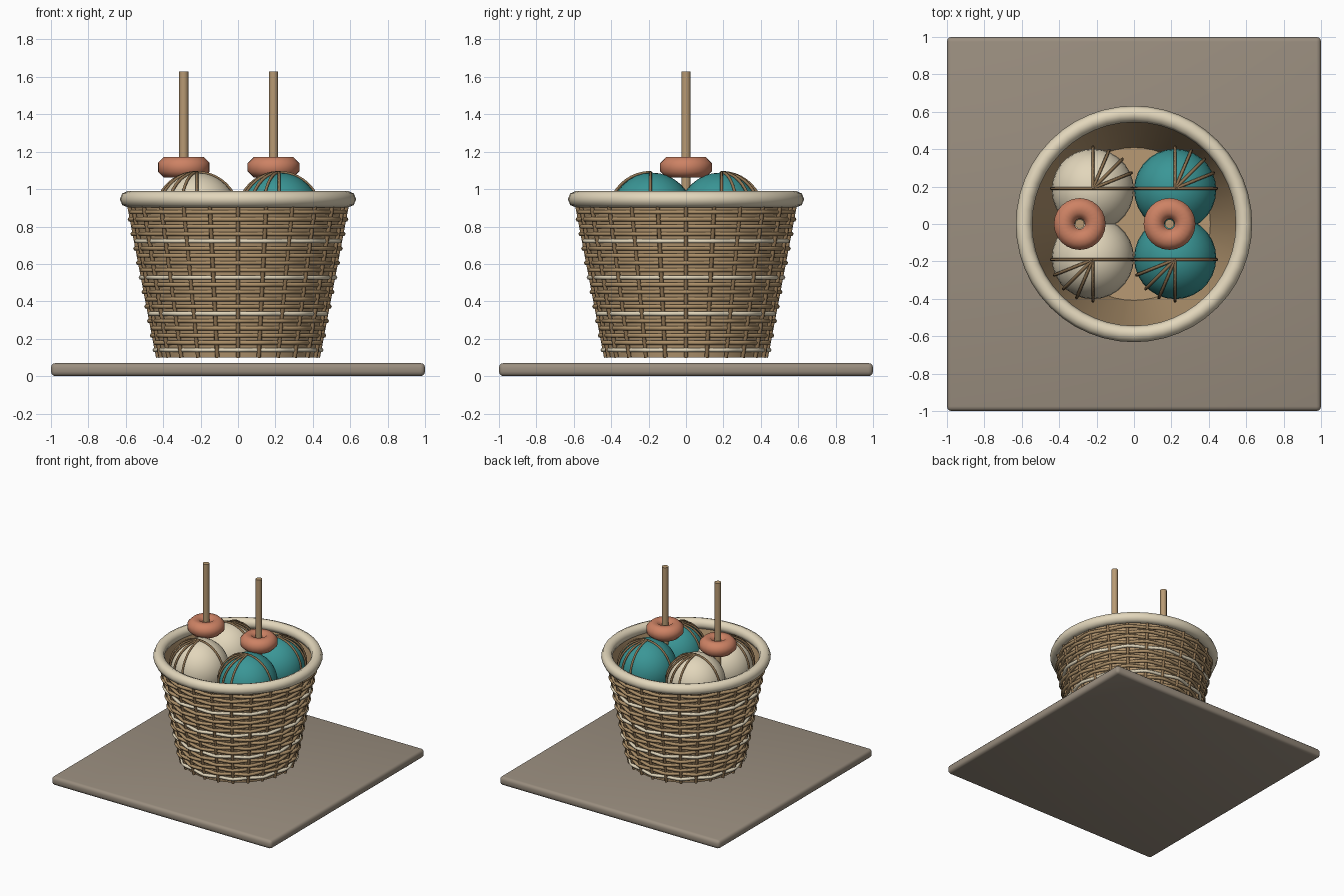
import bpy, bmesh, math
from math import sin, cos, pi, radians

if "Cube" in bpy.data.objects:
    bpy.data.objects.remove(bpy.data.objects["Cube"])


def material(name, srgb):
    m = bpy.data.materials.new(name)
    lin = [((c / 255 + 0.055) / 1.055) ** 2.4 for c in srgb]
    m.diffuse_color = (*lin, 1)
    m.use_nodes = True
    m.node_tree.nodes["Principled BSDF"].inputs["Base Color"].default_value = m.diffuse_color
    return m


SLATE = material("warm grey", (154, 142, 127))
TAN = material("tan", (184, 154, 115))
WICKER = material("wicker", (172, 143, 104))
STAKE = material("dark wicker", (142, 115, 82))
CREAM = material("cream", (226, 214, 187))
TEAL = material("teal", (58, 150, 150))
CLAY = material("terracotta", (205, 130, 100))


def finish(name, mesh, mat, smooth=True, angle=50):
    ob = bpy.data.objects.new(name, mesh)
    bpy.context.collection.objects.link(ob)
    mesh.materials.clear()
    mesh.materials.append(mat)
    if smooth:
        bpy.ops.object.select_all(action='DESELECT')
        ob.select_set(True)
        bpy.context.view_layer.objects.active = ob
        bpy.ops.object.shade_smooth_by_angle(angle=radians(angle))
    return ob


def tubes(name, paths, radius, mat, cyclic=False, res=1):
    """Round strands along point lists, joined in one mesh."""
    cu = bpy.data.curves.new(name, 'CURVE')
    cu.dimensions = '3D'
    cu.bevel_depth = radius
    cu.bevel_resolution = res
    cu.use_fill_caps = True
    for pts in paths:
        sp = cu.splines.new('POLY')
        sp.points.add(len(pts) - 1)
        for p, co in zip(sp.points, pts):
            p.co = (*co, 1)
        sp.use_cyclic_u = cyclic
    tmp = bpy.data.objects.new(name + "_path", cu)
    bpy.context.collection.objects.link(tmp)
    bpy.context.view_layer.update()
    dg = bpy.context.evaluated_depsgraph_get()
    mesh = bpy.data.meshes.new_from_object(tmp.evaluated_get(dg))
    bpy.data.objects.remove(tmp)
    return finish(name, mesh, mat, angle=65)


def lathe(name, profile, mat, n=48, loc=(0, 0, 0), closed=False, angle=50):
    """Spin an (r, z) profile around the z axis."""
    bm = bmesh.new()
    vs = [bm.verts.new((r, 0, z)) for r, z in profile]
    edges = [bm.edges.new(p) for p in zip(vs, vs[1:])]
    if closed:
        edges.append(bm.edges.new((vs[-1], vs[0])))
    bmesh.ops.spin(bm, geom=vs + edges, cent=(0, 0, 0), axis=(0, 0, 1),
                   angle=2 * pi, steps=n, use_merge=True)
    bmesh.ops.remove_doubles(bm, verts=bm.verts, dist=1e-5)
    bmesh.ops.recalc_face_normals(bm, faces=bm.faces)
    mesh = bpy.data.meshes.new(name)
    bm.to_mesh(mesh)
    bm.free()
    ob = finish(name, mesh, mat, angle=angle)
    ob.location = loc
    return ob


def ring_profile(major, minor, sides, offset=0):
    return [(major + minor * cos(2 * pi * i / sides + offset),
             minor * sin(2 * pi * i / sides + offset)) for i in range(sides)]


# Floor slab with rounded edges
bm = bmesh.new()
bmesh.ops.create_cube(bm, size=1)
for v in bm.verts:
    v.co = (v.co.x * 2, v.co.y * 2, (v.co.z + 0.5) * 0.07)
bmesh.ops.bevel(bm, geom=bm.edges[:], offset=0.025, segments=3, profile=0.5, affect='EDGES')
slab_mesh = bpy.data.meshes.new("slab")
bm.to_mesh(slab_mesh)
bm.free()
finish("slab", slab_mesh, SLATE)


# Basket wall with floor
def wall_r(z):
    return 0.428 + 0.19 * (z - 0.1)


lathe("basket_wall", [(0, 0.10), (wall_r(0.1) - 0.008, 0.10), (wall_r(0.93) - 0.008, 0.93),
                      (wall_r(0.93) - 0.024, 0.93), (wall_r(0.125) - 0.024, 0.125),
                      (0, 0.125)], TAN)

# Upright stakes
STAKES = 24
stakes = []
for i in range(STAKES):
    a = 2 * pi * i / STAKES
    stakes.append([(wall_r(z) * cos(a), wall_r(z) * sin(a), z) for z in (0.10, 0.5, 0.92)])
tubes("stakes", stakes, 0.012, STAKE)

# Woven rows, passing in and out of the stakes, every fifth one cream
plain, pale = [], []
for row in range(20):
    z = 0.14 + row * 0.0388
    pts = []
    for k in range(96):
        a = 2 * pi * k / 96
        r = wall_r(z) + 0.009 * cos(STAKES / 2 * a + pi * row)
        pts.append((r * cos(a), r * sin(a), z))
    (pale if row % 5 == 0 and row < 16 else plain).append(pts)
tubes("woven_rows", plain, 0.013, WICKER, cyclic=True)
tubes("cream_rows", pale, 0.013, CREAM, cyclic=True)

# Thick rim
lathe("rim", ring_profile(0.588, 0.044, 8), CREAM, n=48, loc=(0, 0, 0.946),
      closed=True, angle=60)

# Yarn balls with wound strands on the outward side
R = 0.22
for sx, mat, colour in ((-1, CREAM, "cream"), (1, TEAL, "teal")):
    for sy, side in ((-1, "front"), (1, "back")):
        c = (sx * 0.22, sy * 0.182, 0.868)
        prof = [(R * sin(pi * i / 16), -R * cos(pi * i / 16)) for i in range(17)]
        prof[0], prof[-1] = (0, -R), (0, R)
        lathe(f"{colour}_ball_{side}", prof, mat, n=28, loc=c)
        strands = []
        for deg in (0, 22, 45, 67, 90, 180):
            a = radians(deg + (180 if sy < 0 else 0))
            strands.append([(c[0] + (R + 0.002) * sin(t) * cos(a),
                             c[1] + sy * 0.008 + (R + 0.002) * sin(t) * sin(a),
                             c[2] + (R + 0.002) * cos(t))
                            for t in (pi * k / 20 for k in range(21))])
        tubes(f"{colour}_strands_{side}", strands, 0.0085, STAKE)

# Needles with ring-shaped stoppers
for x, side in ((-0.29, "left"), (0.19, "right")):
    lathe(f"needle_{side}", [(0, 0.45), (0.025, 0.45), (0.025, 1.63), (0, 1.63)],
          TAN, n=12, loc=(x, 0, 0))
    lathe(f"stopper_{side}", ring_profile(0.083, 0.06, 8, pi / 8), CLAY, n=24,
          loc=(x, 0, 1.117), closed=True)
